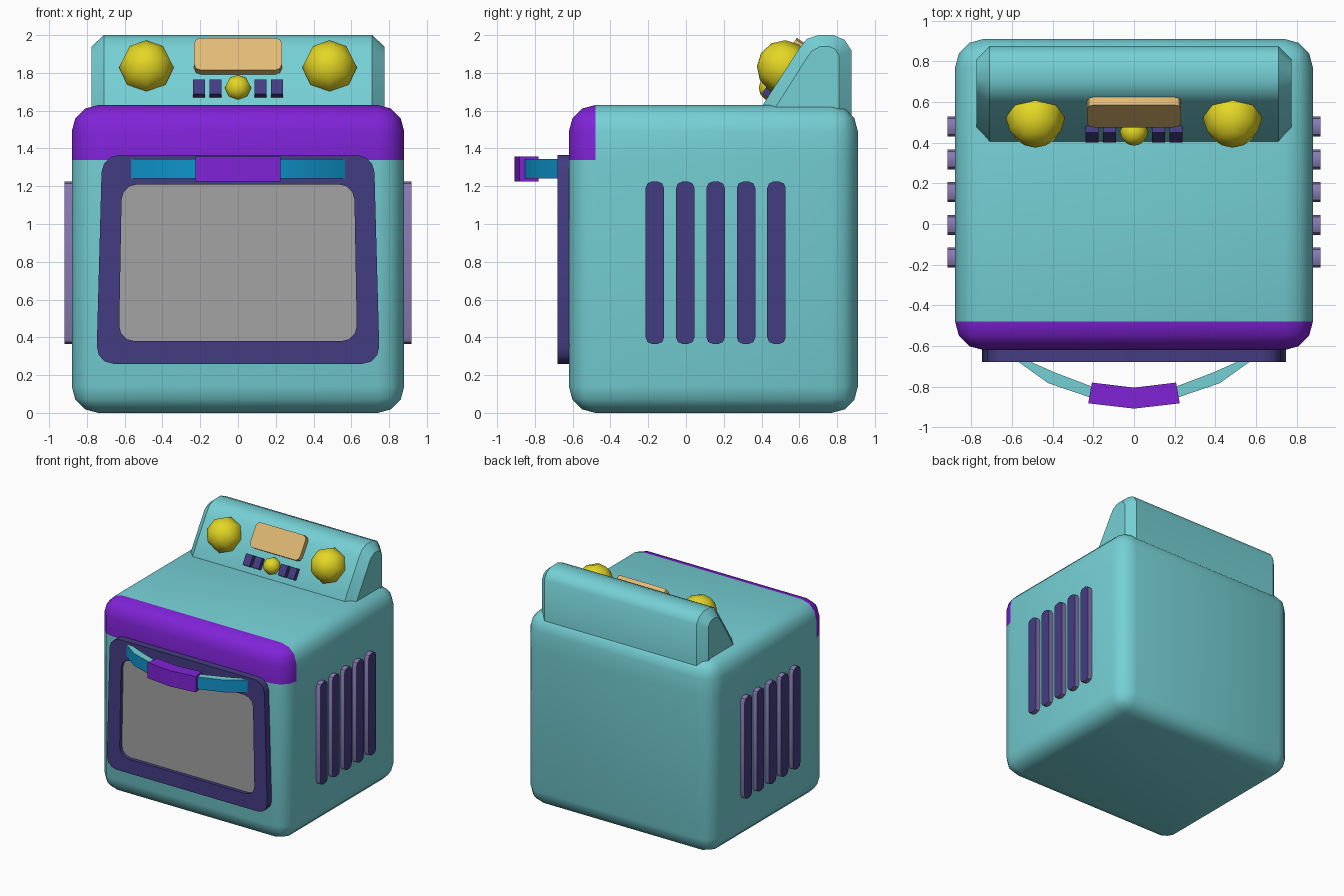
import bpy, bmesh, math
from mathutils import Vector, Matrix

if "Cube" in bpy.data.objects:
    bpy.data.objects.remove(bpy.data.objects["Cube"])


def material(name, rgb):
    m = bpy.data.materials.new(name)
    lin = [((c / 255 + 0.055) / 1.055) ** 2.4 if c > 10 else c / 255 / 12.92 for c in rgb]
    m.diffuse_color = (*lin, 1)
    m.use_nodes = True
    m.node_tree.nodes["Principled BSDF"].inputs["Base Color"].default_value = m.diffuse_color
    return m


TEAL = material("teal", (117, 208, 213))
PURPLE = material("bright_purple", (128, 35, 215))
DARK = material("dark_indigo", (68, 60, 130))
LAVENDER = material("lavender", (138, 122, 180))
GREY = material("window_grey", (163, 163, 163))
YELLOW = material("yellow", (228, 215, 36))
TAN = material("tan", (226, 187, 118))
BLUE = material("blue", (14, 148, 203))


def finish(name, bm, mats, angle=35, rule=None):
    """Turn a bmesh into an object; rule(face) gives the material index."""
    bmesh.ops.recalc_face_normals(bm, faces=bm.faces)
    bm.normal_update()
    if rule:
        for f in bm.faces:
            f.material_index = int(rule(f))
    me = bpy.data.meshes.new(name)
    bm.to_mesh(me)
    bm.free()
    for m in mats:
        me.materials.append(m)
    ob = bpy.data.objects.new(name, me)
    bpy.context.collection.objects.link(ob)
    bpy.ops.object.select_all(action='DESELECT')
    ob.select_set(True)
    bpy.context.view_layer.objects.active = ob
    bpy.ops.object.shade_smooth_by_angle(angle=math.radians(angle))
    return ob


def loft(name, rings, mats, caps=True, **kw):
    """Skin a list of equal-length point loops."""
    bm = bmesh.new()
    vs = [[bm.verts.new(p) for p in r] for r in rings]
    n = len(vs[0])
    for a, b in zip(vs, vs[1:]):
        for i in range(n):
            j = (i + 1) % n
            bm.faces.new((a[i], a[j], b[j], b[i]))
    if caps:
        bm.faces.new(vs[0])
        bm.faces.new(vs[-1])
    return finish(name, bm, mats, **kw)


def rounded(corners, r, seg=3):
    """Round the corners of a 2D polygon."""
    out = []
    for i, c in enumerate(corners):
        c = Vector(c)
        a = c + (Vector(corners[i - 1]) - c).normalized() * r
        b = c + (Vector(corners[(i + 1) % len(corners)]) - c).normalized() * r
        k = c - (c - a) - (c - b)  # arc centre of the square corner
        for s in range(seg + 1):
            t = s / seg * math.pi / 2
            out.append(k + (a - k) * math.cos(t) + (b - k) * math.sin(t))
    return out


def rect(x0, x1, y0, y1):
    return [(x0, y0), (x1, y0), (x1, y1), (x0, y1)]


# Body: rounded box with a purple band along the front top edge
bm = bmesh.new()
bmesh.ops.create_cube(bm, size=1, matrix=Matrix.Translation((0, 0.145, 0.815))
                      @ Matrix.Diagonal((1.76, 1.53, 1.63, 1)))
bmesh.ops.bevel(bm, geom=bm.edges[:], offset=0.14, segments=3, profile=0.5, affect='EDGES')
bmesh.ops.bisect_plane(bm, geom=bm.verts[:] + bm.edges[:] + bm.faces[:],
                       plane_co=(0, 0, 1.34), plane_no=(0, 0, 1))


def in_band(f):
    c = f.calc_center_median()
    return c.y < -0.481 and c.z > 1.34


finish("oven_body", bm, [TEAL, PURPLE], angle=45, rule=in_band)

# Sloped control panel with chamfered ends
big = [(0.40, 1.5), (0.40, 1.62), (0.60, 1.93), (0.64, 1.98), (0.70, 2.0),
       (0.78, 2.0), (0.84, 1.975), (0.875, 1.92), (0.875, 1.5)]
small = [(0.475, 1.5), (0.475, 1.62), (0.64, 1.88), (0.665, 1.915), (0.71, 1.94),
         (0.76, 1.94), (0.79, 1.925), (0.81, 1.89), (0.81, 1.5)]
loft("control_panel", [[(x, y, z) for y, z in prof] for x, prof in
                       ((-0.775, small), (-0.71, big), (0.71, big), (0.775, small))], [TEAL])

# Frame of the slope: t runs up the slope, d points out of it
UP = Vector((0, 0.20, 0.31)).normalized()
OUT = Vector((0, -UP.z, UP.y))


def slope(x, t, d):
    return Vector((x, 0.40, 1.62)) + UP * t + OUT * d


def slope_plate(name, outline, depth, mat):
    loft(name, [[slope(x, t, d) for x, t in outline] for d in (-0.02, depth)], [mat])


slope_plate("display", rounded(rect(-0.232, 0.232, 0.205, 0.408), 0.035, 2), 0.042, TAN)
for side in (-1, 1):
    for i, x in enumerate((0.12, 0.207)):
        slope_plate(f"button_{side}_{i}",
                    rect(side * x - 0.032, side * x + 0.032, 0.059, 0.15), 0.036, DARK)

# Round low-poly knobs facing out of the slope
for name, co, r in (("knob_left", (-0.485, 0.52, 1.828), 0.145),
                    ("knob_right", (0.485, 0.52, 1.828), 0.145),
                    ("knob_middle", (0, 0.455, 1.72), 0.07)):
    bm = bmesh.new()
    rot = OUT.to_track_quat('Z', 'Y').to_matrix().to_4x4()
    bmesh.ops.create_uvsphere(bm, u_segments=8, v_segments=6, radius=r,
                              matrix=Matrix.Translation(co) @ rot)
    finish(name, bm, [YELLOW], angle=60)

# Door frame with recessed window
outer = rounded([(-0.75, 0.26), (0.75, 0.26), (0.72, 1.365), (-0.72, 1.365)], 0.09)
inner = rounded([(-0.63, 0.38), (0.63, 0.38), (0.615, 1.21), (-0.615, 1.21)], 0.08)
loft("door_frame", [[(x, y, z) for x, z in loop] for loop, y in
                    ((outer, -0.60), (outer, -0.68), (inner, -0.68), (inner, -0.60))],
     [DARK], caps=False)
loft("door_window", [[(x, y, z) for x, z in inner] for y in (-0.61, -0.65)], [GREY])


# Bowed handle: blue with teal top and bottom, purple grip
def bar(name, path, z0, z1, mats, rule=None):
    """Sweep a bar along (outer xy, inner xy) pairs, mirrored about x = 0."""
    full = [((-a[0], a[1]), (-b[0], b[1])) for a, b in path[:0:-1]] + path
    rings = [[(*a, z0), (*a, z1), (*b, z1), (*b, z0)] for a, b in full]
    loft(name, rings, mats, rule=rule)


bar("handle", [((0, -0.875), (0, -0.83)), ((0.216, -0.853), (0.206, -0.80)),
               ((0.422, -0.783), (0.39, -0.73)), ((0.58, -0.67), (0.525, -0.67))],
    1.24, 1.343, [BLUE, TEAL], rule=lambda f: abs(f.normal.z) > 0.7)
bar("handle_grip", [((0, -0.908), (0, -0.805)), ((0.225, -0.882), (0.207, -0.78))],
    1.225, 1.358, [PURPLE])

# Side vents: dark faces with paler rims
for side in (-1, 1):
    for i in range(5):
        y = -0.165 + 0.161 * i
        slot = rounded(rect(y - 0.049, y + 0.049, 0.365, 1.225), 0.035, 2)
        loft(f"vent_{side}_{i}", [[(side * x, u, v) for u, v in slot] for x in (0.86, 0.918)],
             [DARK, LAVENDER], rule=lambda f: abs(f.normal.x) < 0.5)
